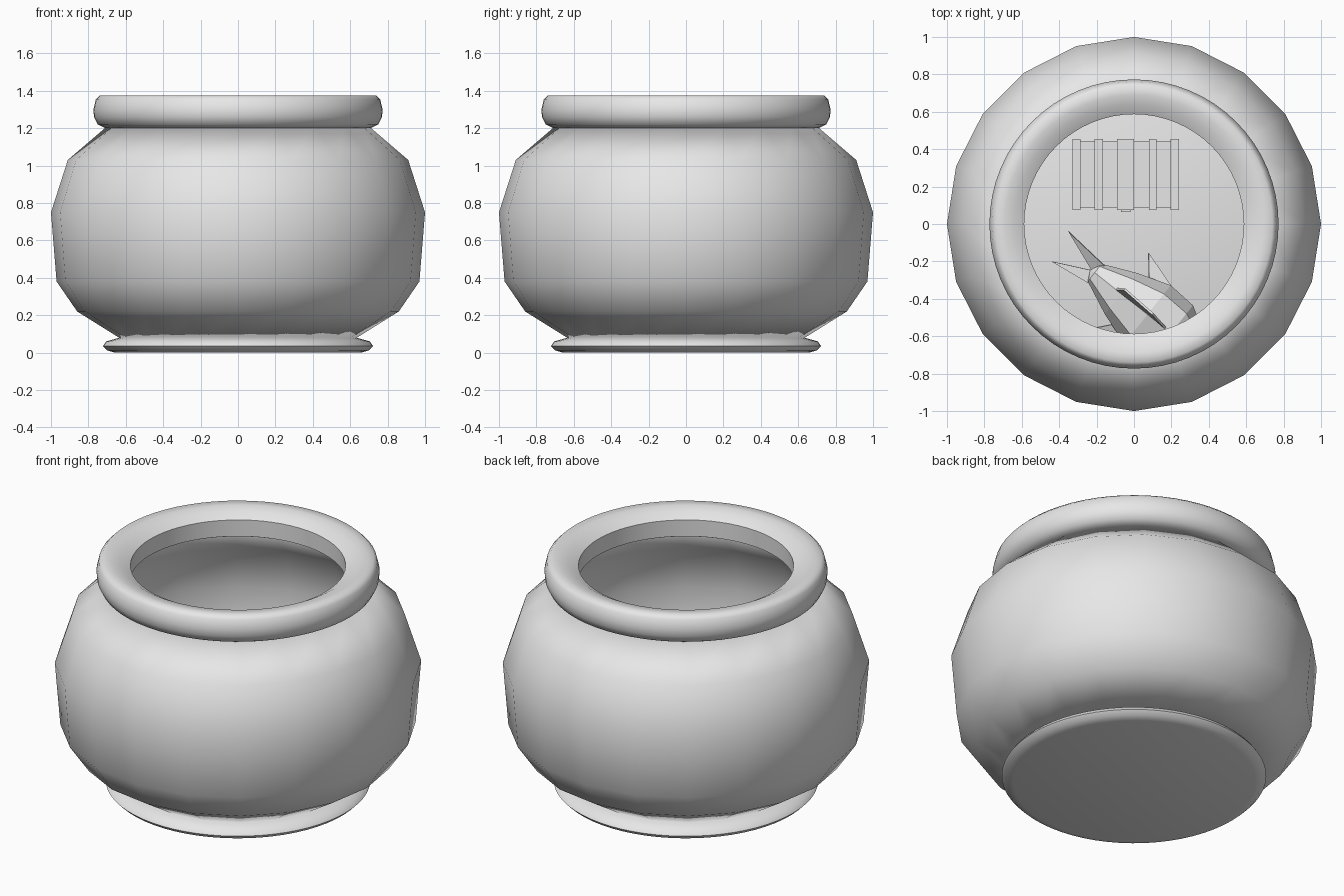
import bpy, bmesh, math
from mathutils import Vector

cube = bpy.data.objects.get("Cube")
if cube:
    bpy.data.objects.remove(cube, do_unlink=True)

grey = bpy.data.materials.new("plain grey")
grey.use_nodes = True
grey.diffuse_color = (0.8, 0.8, 0.8, 1)
grey.node_tree.nodes["Principled BSDF"].inputs["Base Color"].default_value = (0.8, 0.8, 0.8, 1)


def finish(name, bm, smooth=None, thickness=0, offset=-1):
    """Turn a bmesh into a named grey object, optionally thickened and smoothed."""
    mesh = bpy.data.meshes.new(name)
    bm.to_mesh(mesh)
    bm.free()
    mesh.materials.append(grey)
    obj = bpy.data.objects.new(name, mesh)
    bpy.context.collection.objects.link(obj)
    if thickness:
        mod = obj.modifiers.new("thickness", 'SOLIDIFY')
        mod.thickness, mod.offset = thickness, offset
    if smooth:
        bpy.ops.object.select_all(action='DESELECT')
        obj.select_set(True)
        bpy.context.view_layer.objects.active = obj
        bpy.ops.object.shade_smooth_by_angle(angle=math.radians(smooth))
    return obj


def lathe(name, profile, sides, closed=False, **kw):
    """Spin a (radius, height) profile around z."""
    bm = bmesh.new()
    turns = [2 * math.pi * k / sides for k in range(sides)]
    rings = [[bm.verts.new((r * math.cos(a), r * math.sin(a), z)) for a in turns]
             for r, z in profile]
    pairs = list(zip(rings, rings[1:]))
    if closed:
        pairs.append((rings[-1], rings[0]))
    for low, high in pairs:
        for k in range(sides):
            n = (k + 1) % sides
            bm.faces.new((low[k], low[n], high[n], high[k]))
    bmesh.ops.remove_doubles(bm, verts=bm.verts, dist=1e-5)
    return finish(name, bm, **kw)


def box(name, x, y, z):
    """Box from (min, max) ranges."""
    bm = bmesh.new()
    bmesh.ops.create_cube(bm, size=1)
    for v in bm.verts:
        v.co = [lo + (c + 0.5) * (hi - lo) for c, (lo, hi) in zip(v.co, (x, y, z))]
    return finish(name, bm)


# Bowl: faceted glass wall, rolled rim and foot
lathe("bowl_wall", [(0.62, 0.07), (0.86, 0.22), (0.97, 0.38), (1.0, 0.75),
                    (0.91, 1.03), (0.70, 1.21)], 20, smooth=60, thickness=0.02)
lathe("bowl_rim", [(0.62, 1.215), (0.71, 1.2), (0.75, 1.22), (0.77, 1.26), (0.773, 1.30),
                   (0.76, 1.355), (0.74, 1.375), (0.69, 1.372), (0.64, 1.36),
                   (0.587, 1.33), (0.59, 1.23)], 64, closed=True, smooth=50)
lathe("bowl_foot", [(0, 0), (0.66, 0), (0.70, 0.012), (0.722, 0.035), (0.705, 0.06),
                    (0.65, 0.075), (0.6, 0.09), (0, 0.09)], 64, smooth=50)

# Chest: box, lid and straps running front to back
box("chest_box", (-0.32, 0.23), (0.09, 0.44), (0.09, 0.26))
box("chest_lid", (-0.32, 0.23), (0.085, 0.445), (0.27, 0.36))
for i, (left, right) in enumerate([(-0.33, -0.285), (-0.21, -0.165), (-0.09, 0.0),
                                   (0.08, 0.12), (0.195, 0.24)]):
    box(f"chest_strap_{i + 1}", (left, right), (0.075, 0.455), (0.09, 0.37))
box("chest_latch", (-0.07, -0.02), (0.065, 0.08), (0.22, 0.30))

# Fish: faceted body pointing towards the front left, nose last
heading = Vector((0.78, -0.62, 0)).normalized()
tail_root = Vector((-0.21, -0.26, 0.55))
body = lathe("fish_body", [(0, -0.03), (0.06, 0), (0.14, 0.18), (0.2, 0.36),
                           (0.19, 0.52), (0.11, 0.66), (0, 0.72)], 8)
body.rotation_mode = 'QUATERNION'
body.rotation_quaternion = heading.to_track_quat('Z', 'Y')
body.location = tail_root


def fin(name, *points):
    bm = bmesh.new()
    bm.faces.new([bm.verts.new(p) for p in points])
    finish(name, bm, thickness=0.012, offset=0)


side = Vector((-heading.y, heading.x, 0))
up = Vector((0, 0, 1))


def at(along, across, height):
    return tail_root + heading * along + side * across + up * height


# Tail lobes, back fin and paired side fins
fin("tail_upper_lobe", at(0.06, 0, 0.05), at(0.04, 0.06, 0), (-0.35, -0.04, 0.74), at(-0.02, 0, 0))
fin("tail_lower_lobe", at(0.06, 0, -0.05), at(0.04, -0.06, 0), (-0.44, -0.2, 0.42), at(-0.02, 0, 0))
fin("back_fin", at(0.14, 0, 0.1), at(0.18, 0.03, 0.26), at(0.38, 0.02, 0.29), at(0.5, 0, 0.17))
for name, s in (("left", 1), ("right", -1)):
    fin(f"{name}_side_fin", at(0.26, s * 0.14, -0.02), at(0.16, s * 0.26, -0.08),
        at(0.42, s * 0.18, -0.04))
